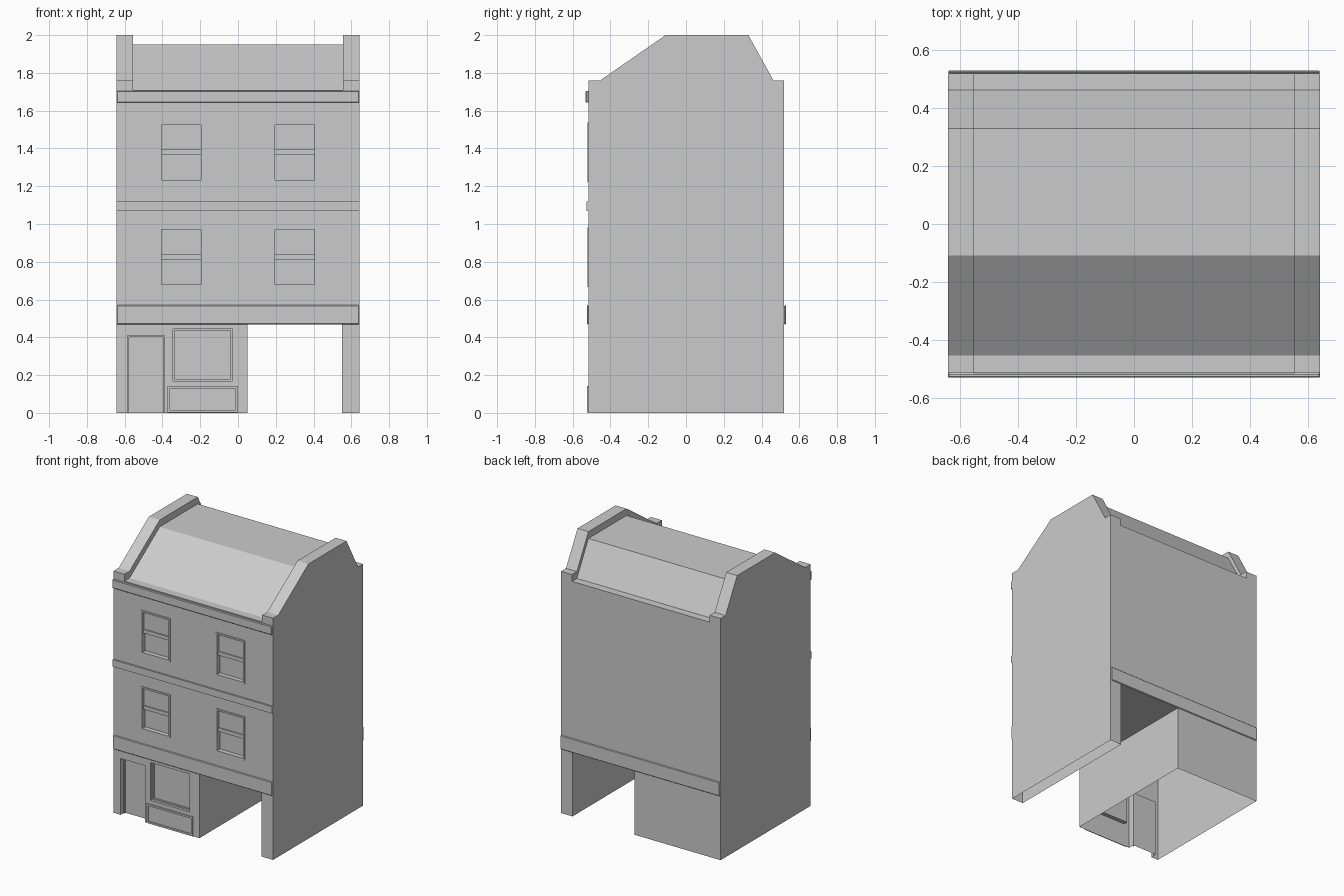
import bpy, bmesh

if "Cube" in bpy.data.objects:
    bpy.data.objects.remove(bpy.data.objects["Cube"])

W, P = 0.643, 0.555          # half width, inner face of the gable parapets
FRONT, BACK = -0.515, 0.52   # wall planes


def make_object(name, bm):
    bmesh.ops.recalc_face_normals(bm, faces=bm.faces)
    mesh = bpy.data.meshes.new(name)
    bm.to_mesh(mesh)
    bm.free()
    ob = bpy.data.objects.new(name, mesh)
    bpy.context.collection.objects.link(ob)
    return ob


def add_prism(bm, profile, x0, x1):
    """Extrude a (y, z) outline along x."""
    face = bm.faces.new([bm.verts.new((x0, y, z)) for y, z in profile])
    ext = bmesh.ops.extrude_face_region(bm, geom=[face])
    verts = [g for g in ext["geom"] if isinstance(g, bmesh.types.BMVert)]
    bmesh.ops.translate(bm, verts=verts, vec=(x1 - x0, 0, 0))


def add_box(bm, x0, x1, y0, y1, z0, z1):
    add_prism(bm, [(y0, z0), (y1, z0), (y1, z1), (y0, z1)], x0, x1)


def add_frame(bm, x0, x1, z0, z1, y0, y1, t):
    """Rectangular ring with border width t, from y0 (front) to y1."""
    loops = []
    for y in (y0, y1):
        for d in (0, t):
            loops.append([bm.verts.new(c) for c in (
                (x0 + d, y, z0 + d), (x1 - d, y, z0 + d),
                (x1 - d, y, z1 - d), (x0 + d, y, z1 - d))])
    fo, fi, bo, bi = loops
    for a, b in ((fo, fi), (fo, bo), (fi, bi), (bo, bi)):
        for i in range(4):
            j = (i + 1) % 4
            bm.faces.new((a[i], a[j], b[j], b[i]))


def boxes(name, *items):
    bm = bmesh.new()
    for it in items:
        add_box(bm, *it)
    return make_object(name, bm)


# House shell with the gable outline
gable = [(FRONT, 1.76), (-0.455, 1.76), (-0.108, 2.0),
         (0.33, 2.0), (0.463, 1.76), (BACK, 1.76)]
bm = bmesh.new()
add_prism(bm, [(FRONT, 0)] + gable + [(BACK, 0)], -W, W)
house = make_object("house_walls", bm)

# Cutters: roof trough between parapets, passage, window and door recesses
low = [(y, z - 0.05) for y, z in gable]
low[0], low[-1] = (-0.7, 1.71), (0.7, 1.71)
bm = bmesh.new()
add_prism(bm, low + [(0.7, 2.2), (-0.7, 2.2)], -P, P)
add_box(bm, 0.05, 0.55, -0.7, 0.7, -0.1, 0.47)
windows = [(s * 0.301, z) for s in (-1, 1) for z in (0.667, 1.222)]
WH, HH = 0.117, 0.315
for cx, z in windows:
    add_box(bm, cx - WH + 0.01, cx + WH - 0.01, -0.6, -0.485,
            z + 0.01, z + HH - 0.01)
add_box(bm, -0.585, -0.39, -0.6, -0.47, -0.1, 0.41)
add_box(bm, -0.345, -0.03, -0.6, -0.485, 0.17, 0.445)
cutter = make_object("recess_cutter", bm)
cutter.hide_render = True

mod = house.modifiers.new("recesses", "BOOLEAN")
mod.operation = "DIFFERENCE"
mod.solver = "EXACT"
mod.object = cutter
bpy.context.view_layer.objects.active = house
bpy.ops.object.modifier_apply(modifier=mod.name)
bpy.data.objects.remove(cutter)

# The shell is open underneath
bm = bmesh.new()
bm.from_mesh(house.data)
under = [f for f in bm.faces if all(abs(v.co.z) < 1e-4 for v in f.verts)]
bmesh.ops.delete(bm, geom=under, context="FACES")
bm.to_mesh(house.data)
bm.free()

# Sash windows: thin surround and a meeting rail
for i, (cx, z) in enumerate(windows):
    bm = bmesh.new()
    add_frame(bm, cx - WH, cx + WH, z, z + HH, -0.522, FRONT, 0.012)
    make_object(f"window_surround_{i}", bm)
    # upper sash sits slightly forward of the lower one
    boxes(f"window_sash_{i}",
          (cx - WH + 0.01, cx + WH - 0.01, -0.497, -0.485, z + 0.145, z + HH - 0.01),
          (cx - WH + 0.01, cx + WH - 0.01, -0.505, -0.497, z + 0.145, z + 0.172))

# Horizontal bands
boxes("middle_band", (-W, W, -0.527, FRONT, 1.07, 1.12))
for name, y0, y1, z0, z1 in (("cornice", -0.531, FRONT, 1.642, 1.705),
                             ("front_fascia", -0.525, FRONT, 0.468, 0.57),
                             ("rear_fascia", BACK, 0.53, 0.468, 0.57)):
    band = boxes(name, (-W, W, y0, y1, z0, z1))
    bev = band.modifiers.new("soft_edge", "BEVEL")
    bev.width = 0.004
    bev.segments = 1

# Shop front: door frame, display window frame, panelled stall riser
boxes("door_frame", (-0.585, -0.577, -0.482, -0.47, 0, 0.41),
      (-0.398, -0.39, -0.482, -0.47, 0, 0.41),
      (-0.577, -0.398, -0.482, -0.47, 0.402, 0.41))
bm = bmesh.new()
add_frame(bm, -0.345, -0.03, 0.17, 0.445, -0.497, -0.485, 0.01)
make_object("shop_window_frame", bm)
bm = bmesh.new()
add_frame(bm, -0.372, 0, 0.002, 0.142, -0.523, FRONT, 0.013)
make_object("stall_riser", bm)
